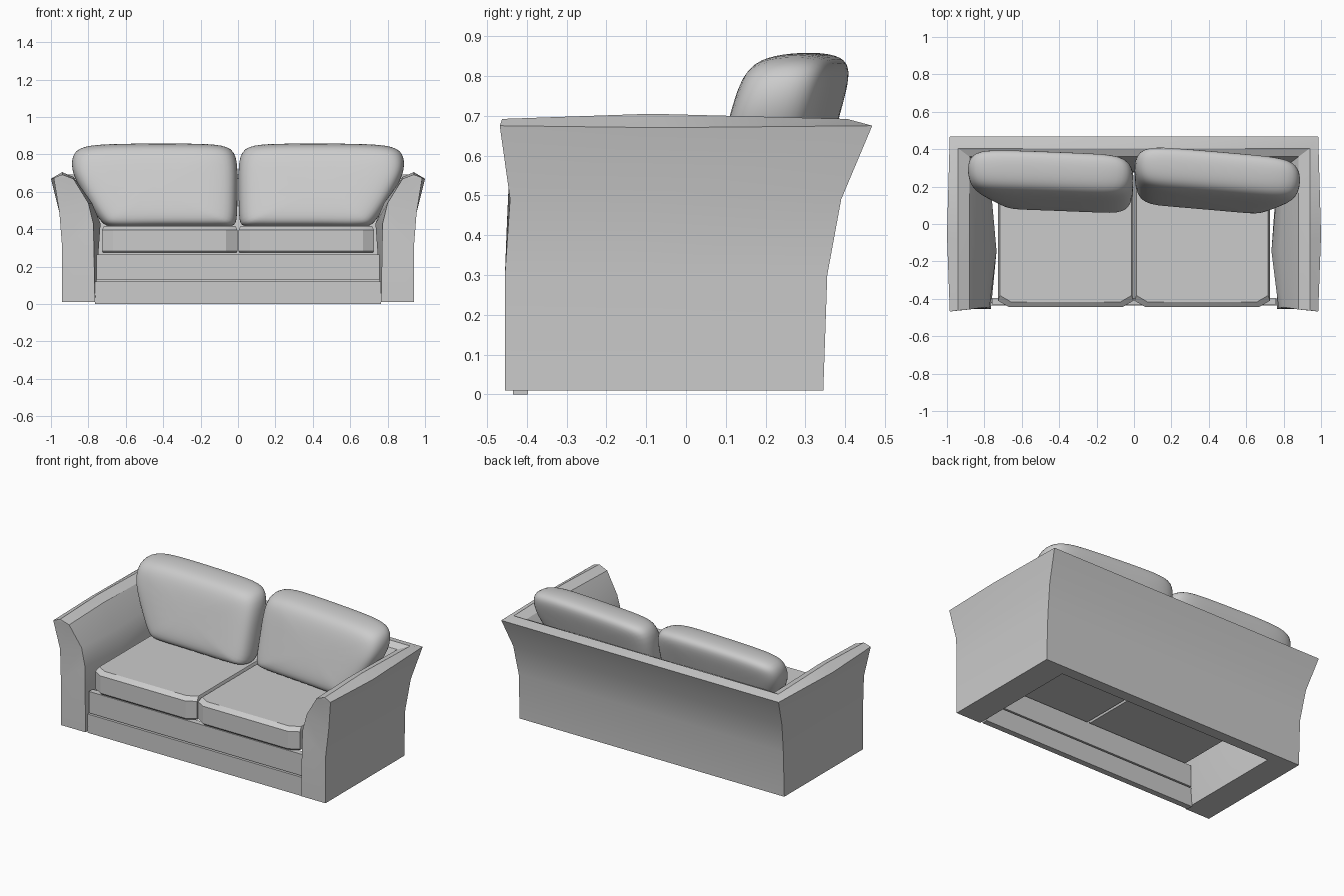
import bpy, bmesh
from math import radians

cube = bpy.data.objects.get("Cube")
if cube:
    bpy.data.objects.remove(cube, do_unlink=True)

GREY = (0.6, 0.6, 0.6, 1)
fabric = bpy.data.materials.new("grey fabric")
fabric.use_nodes = True
fabric.diffuse_color = GREY
fabric.node_tree.nodes["Principled BSDF"].inputs["Base Color"].default_value = GREY


def finish(name, bm, angle=30):
    """Turn a bmesh into a shaded object."""
    bmesh.ops.recalc_face_normals(bm, faces=bm.faces)
    mesh = bpy.data.meshes.new(name)
    bm.to_mesh(mesh)
    bm.free()
    mesh.materials.append(fabric)
    ob = bpy.data.objects.new(name, mesh)
    bpy.context.collection.objects.link(ob)
    bpy.ops.object.select_all(action='DESELECT')
    ob.select_set(True)
    bpy.context.view_layer.objects.active = ob
    bpy.ops.object.shade_smooth_by_angle(angle=radians(angle))
    return ob


def skin(bm, rings):
    """Join closed rings of points with quads and return their vertices."""
    rows = [[bm.verts.new(p) for p in ring] for ring in rings]
    n = len(rows[0])
    for a, b in zip(rows, rows[1:]):
        for i in range(n):
            j = (i + 1) % n
            bm.faces.new((a[i], a[j], b[j], b[i]))
    return rows


def box(name, x, y0, y1, z0, z1):
    bm = bmesh.new()
    rows = skin(bm, [[(-x, y0, z), (x, y0, z), (x, y1, z), (-x, y1, z)] for z in (z0, z1)])
    for row in rows:
        bm.faces.new(row)
    return finish(name, bm)


# Flared arms and back: one section swept in a U; columns are
# arm x, back y, front y, height, sideways and upward bulge along the arm
section = [
    (.94, .345, -.455, .01, 0, 0), (.94, .355, -.455, .30, 0, 0),
    (.955, .39, -.442, .49, 0, 0), (.985, .468, -.468, .675, .015, -.005),
    (.94, .405, -.462, .692, 0, .013), (.88, .36, -.457, .67, 0, .01),
    (.80, .30, -.445, .54, -.02, 0), (.773, .28, -.45, .43, -.038, 0),
    (.765, .275, -.455, .01, 0, 0)]


def arm_rings(side):
    front = [(side * x, f, z) for x, b, f, z, out, up in section]
    middle = [(side * (x + out), (b + f) / 2 - .06, z + up)
              for x, b, f, z, out, up in section]
    corner = [(side * x, b, z) for x, b, f, z, out, up in section]
    return [front, middle, corner]


bm = bmesh.new()
rows = skin(bm, arm_rings(1) + arm_rings(-1)[::-1])
for row in (rows[0], rows[-1]):
    for i in range(3):
        bm.faces.new((row[i], row[i + 1], row[7 - i], row[8 - i]))
    bm.faces.new(row[3:6])
finish("arms_and_back", bm)

# Front panels under the seat
box("lower_front_panel", .765, -.435, -.397, 0, .12)
box("upper_front_rail", .757, -.432, -.395, .128, .266)


# Seat cushions with cut corners and a sloped rim
def seat_ring(side, z, dx, dy):
    x0, x1, y0, y1 = .003 + dx, .727 - dx, -.445 + dy, .275
    cx, cy = .06, .035
    return [(side * x, y, z) for x, y in (
        (x0 + cx, y0), (x1 - cx, y0), (x1, y0 + cy), (x1, y1 - cy),
        (x1 - cx, y1), (x0 + cx, y1), (x0, y1 - cy), (x0, y0 + cy))]


# Back pillows: outline in x and z, lofted through the thickness
outline = [(.0, .425), (.03, .41), (.25, .41), (.50, .41), (.69, .405), (.73, .43),
           (.79, .52), (.86, .64), (.895, .72), (.89, .81), (.82, .855), (.55, .86),
           (.25, .86), (.07, .855), (-.005, .81), (0, .60)]
layers = [(-.04, .4), (0, .82), (.17, .96), (.5, 1), (.8, .985), (1, .87), (1.03, .45)]


def pillow_ring(side, skew, depth, scale):
    cx, cz = .45, .635
    ring = []
    for px, pz in outline:
        x, z = cx + (px - cx) * scale, cz + (pz - cz) * scale
        front, back = .055 + .29 * (z - .42), .28 + .28 * (z - .42)
        ring.append((side * x, front + (back - front) * depth + skew * (x - cx), z))
    return ring


for side, label, skew in ((1, "left", -.085), (-1, "right", .04)):
    bm = bmesh.new()
    rows = skin(bm, [seat_ring(side, z, dx, dy) for z, dx, dy in
                     ((.272, .006, .01), (.284, 0, 0), (.395, 0, 0), (.416, .01, .028))])
    bm.faces.new(rows[0])
    bm.faces.new(rows[-1])
    finish(label + "_seat_cushion", bm)

    bm = bmesh.new()
    rows = skin(bm, [pillow_ring(side, skew, d, s) for d, s in layers])
    bm.faces.new(rows[0])
    bm.faces.new(rows[-1])
    pillow = finish(label + "_back_pillow", bm, 180)
    smooth = pillow.modifiers.new("soften", 'SUBSURF')
    smooth.levels = smooth.render_levels = 2
